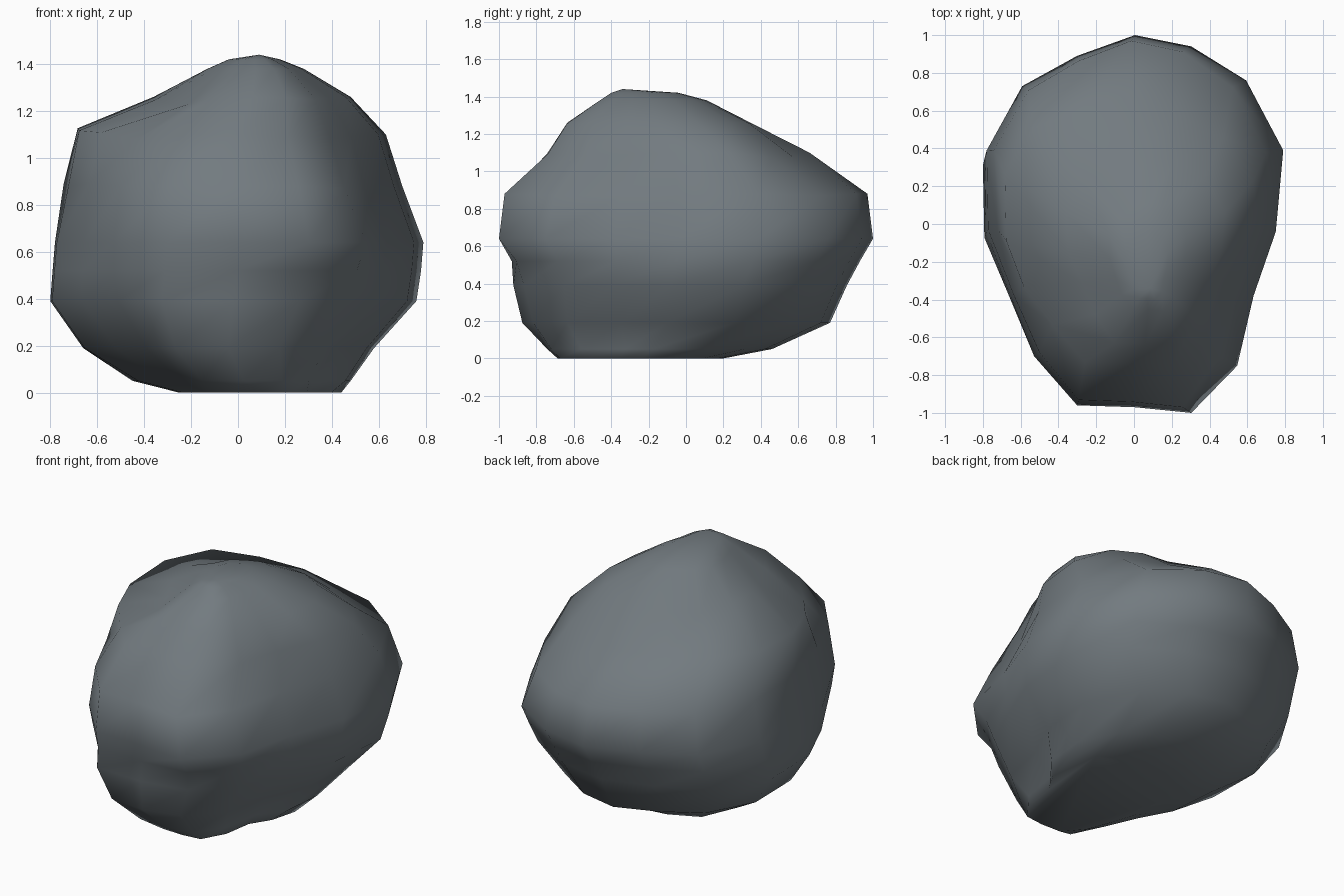
import bpy
import bmesh
from mathutils import Vector

cube = bpy.data.objects.get("Cube")
if cube:
    bpy.data.objects.remove(cube, do_unlink=True)

# Stone colour
stone = bpy.data.materials.new("slate_grey_stone")
stone.use_nodes = True
colour = (0.17, 0.197, 0.215, 1)
stone.diffuse_color = colour
bsdf = next(n for n in stone.node_tree.nodes if n.type == "BSDF_PRINCIPLED")
bsdf.inputs["Base Color"].default_value = colour
bsdf.inputs["Roughness"].default_value = 0.9

# Plan outline of the boulder, in a unit box, counter-clockwise
OUTLINE = [(0, 1), (-.39, .89), (-.76, .73), (-1, .39), (-.99, -.03), (-.84, -.38),
           (-.68, -.7), (-.39, -.96), (0, -.97), (.38, -1), (.69, -.75),
           (.8, -.38), (.95, -.04), (1, .39), (.75, .76), (.38, .94)]

# Each level: height, then x and y extents
LEVELS = [(0, -.24, .44, -.7, .2),
          (.05, -.43, .48, -.76, .46),
          (.19, -.66, .58, -.9, .77),
          (.39, -.8, .76, -.95, .86),
          (.52, -.79, .78, -.96, .93),
          (.64, -.78, .79, -1, 1),
          (.88, -.73, .7, -.97, .97),
          (1.1, -.65, .63, -.76, .66),
          (1.26, -.36, .48, -.65, .37),
          (1.38, -.13, .28, -.46, .11),
          (1.42, -.04, .18, -.4, -.04)]

# Weathered dents and bulges: centre, reach, push
DENTS = [((.36, -.85, .38), .28, (-.02, .12, 0)),      # hollow under the brow
         ((.5, -.6, .42), .24, (-.06, .04, 0)),        # hollow on the flank
         ((.25, -.85, .17), .25, (-.02, .08, 0)),      # set-back toe
         ((.4, -.48, 0), .3, (-.06, .08, 0)),          # rounded foot
         ((-.5, -.6, .17), .38, (.08, .08, 0)),        # undercut corner
         ((-.25, .22, .03), .35, (-.04, .07, 0)),      # rear heel
         ((-.6, .35, 1.1), .3, (-.05, .05, .04)),      # shoulder ledge
         ((-.62, -.24, 1.08), .3, (-.06, -.03, .03)),  # ledge corner
         ((-.36, .6, 1.1), .26, (-.02, .03, .04)),     # rear ledge
         ((-.36, -.42, 1.24), .3, (.03, .03, -.05)),   # dip before the summit
         ((-.18, .36, 1.25), .28, (0, -.02, -.04)),    # dip behind the summit
         ((.38, -.55, 1), .38, (-.05, .05, -.02)),     # worn front flank
         ((.35, .6, 1.08), .35, (0, -.05, -.04))]      # worn rear slope


def weather(point):
    moved = point.copy()
    for centre, reach, push in DENTS:
        nearness = max(0, 1 - (point - Vector(centre)).length / reach)
        moved += Vector(push) * nearness ** .7
    return moved


def lerp(low, high, u):
    return low + (high - low) * (u + 1) / 2


# Loft the levels into one closed shell
bm = bmesh.new()
rings = []
for z, x0, x1, y0, y1 in LEVELS:
    rings.append([bm.verts.new(weather(Vector((lerp(x0, x1, u), lerp(y0, y1, v), z))))
                  for u, v in OUTLINE])

count = len(OUTLINE)
for lower, upper in zip(rings, rings[1:]):
    for i in range(count):
        j = (i + 1) % count
        bm.faces.new((lower[i], lower[j], upper[j], upper[i]))

# Flat underside and rounded summit
bm.faces.new(list(reversed(rings[0])))
summit = bm.verts.new((.09, -.34, 1.44))
for i in range(count):
    bm.faces.new((rings[-1][i], rings[-1][(i + 1) % count], summit))

bmesh.ops.recalc_face_normals(bm, faces=bm.faces)
for face in bm.faces:
    face.smooth = True
mesh = bpy.data.meshes.new("boulder")
bm.to_mesh(mesh)
bm.free()
mesh.materials.append(stone)
boulder = bpy.data.objects.new("boulder", mesh)
bpy.context.scene.collection.objects.link(boulder)
